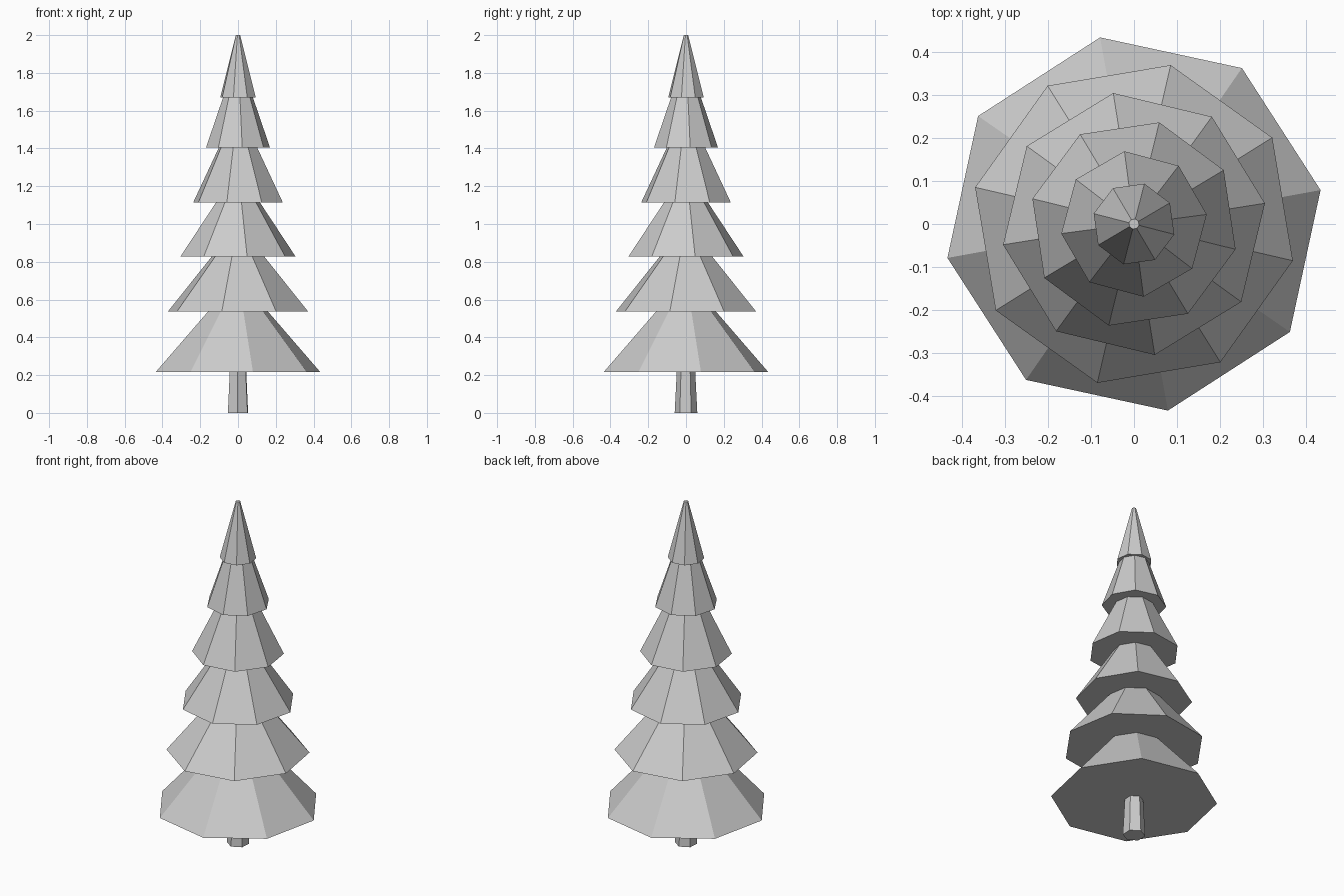
import bpy
from math import radians

if "Cube" in bpy.data.objects:
    bpy.data.objects.remove(bpy.data.objects["Cube"])


def frustum(name, sides, r_low, r_high, z_low, z_high, turn):
    """Flat-faced tapered prism with one corner at angle `turn` (degrees)."""
    bpy.ops.mesh.primitive_cone_add(vertices=sides, radius1=r_low, radius2=r_high,
                                    depth=z_high - z_low,
                                    location=(0, 0, (z_low + z_high) / 2))
    obj = bpy.context.object
    obj.name = name
    # Cone corners start on the +y axis
    obj.rotation_euler.z = radians(turn - 90)
    return obj


# Hexagonal trunk
frustum("trunk", 6, 0.06, 0.049, 0, 0.217, -93)

# Octagonal foliage tiers: base height, base radius, top radius, corner angle
tiers = [
    (0.217, 0.442, 0.160, 10.3),
    (0.538, 0.380, 0.143, 32.0),
    (0.827, 0.309, 0.117, 9.0),
    (1.115, 0.244, 0.105, 31.0),
    (1.404, 0.171, 0.080, 7.5),
    (1.669, 0.097, 0.012, 30.5),
]
tops = [t[0] for t in tiers[1:]] + [2.0]
for i, ((z, r_low, r_high, turn), top) in enumerate(zip(tiers, tops), 1):
    frustum(f"foliage_tier_{i}", 8, r_low, r_high, z, top, turn)
